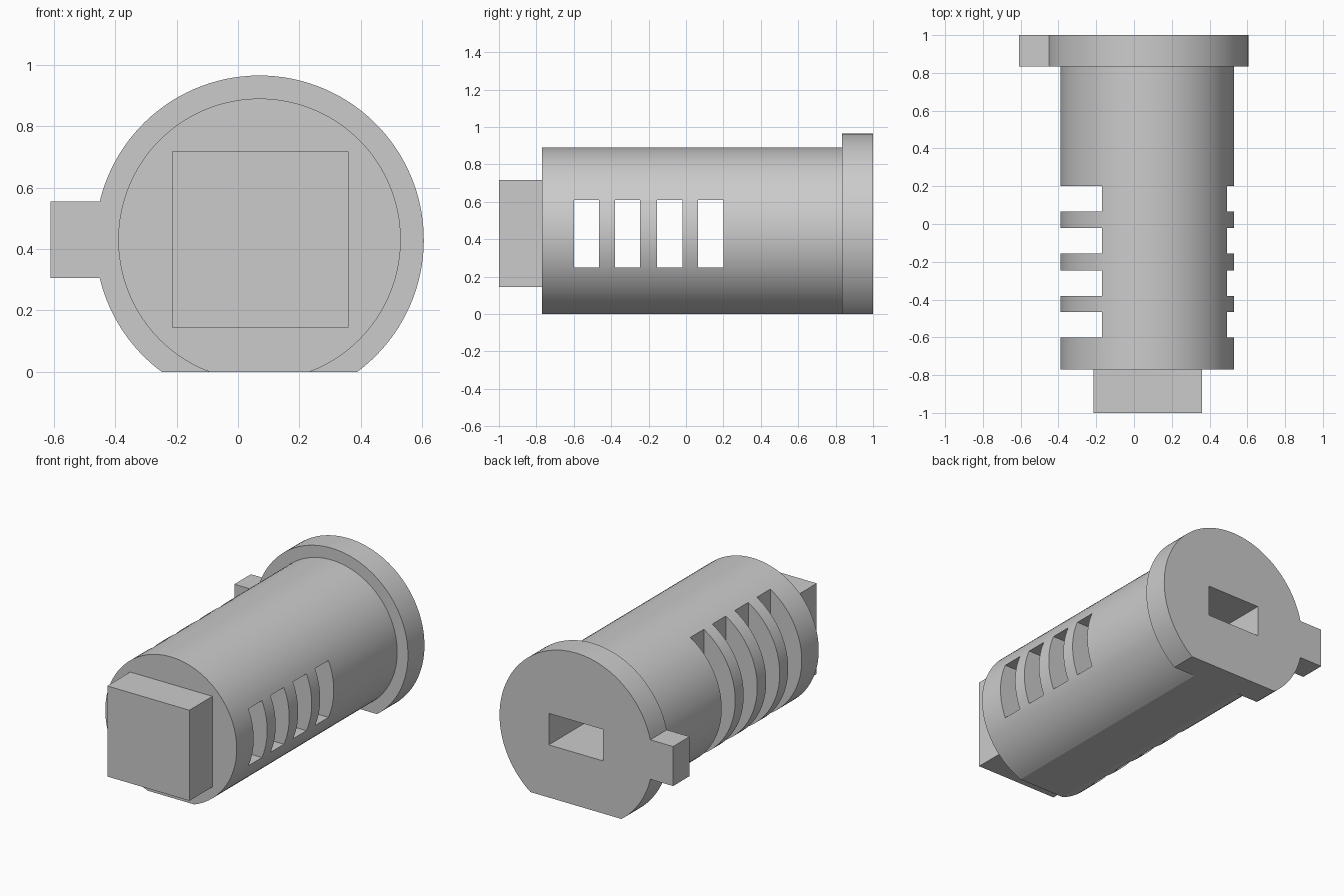
import bpy
import bmesh
import math

cube = bpy.data.objects.get("Cube")
if cube:
    bpy.data.objects.remove(cube, do_unlink=True)

CX, CZ = 0.07, 0.43          # axis of the cylinder
SLOT_STARTS = (-0.6, -0.38, -0.155, 0.065)
SLOT_WIDTH = 0.135

grey = bpy.data.materials.new("plain_grey")
grey.use_nodes = True
grey.diffuse_color = (0.6, 0.6, 0.6, 1)
grey.node_tree.nodes["Principled BSDF"].inputs["Base Color"].default_value = grey.diffuse_color


def make_object(name, bm):
    bmesh.ops.recalc_face_normals(bm, faces=bm.faces)
    mesh = bpy.data.meshes.new(name)
    bm.to_mesh(mesh)
    bm.free()
    mesh.materials.append(grey)
    obj = bpy.data.objects.new(name, mesh)
    bpy.context.collection.objects.link(obj)
    return obj


def extrude_into(bm, outline, y0, y1):
    """Extrude a closed x-z outline from y0 to y1."""
    face = bm.faces.new([bm.verts.new((x, y0, z)) for x, z in outline])
    new = bmesh.ops.extrude_face_region(bm, geom=[face], use_keep_orig=True)["geom"]
    verts = [v for v in new if isinstance(v, bmesh.types.BMVert)]
    bmesh.ops.translate(bm, verts=verts, vec=(0, y1 - y0, 0))


def prism(name, outline, spans):
    bm = bmesh.new()
    for y0, y1 in spans:
        extrude_into(bm, outline, y0, y1)
    return make_object(name, bm)


def rect(x0, x1, z0, z1):
    return [(x0, z0), (x1, z0), (x1, z1), (x0, z1)]


def arc(radius, a0, a1, steps):
    angles = [a0 + (a1 - a0) * i / steps for i in range(steps + 1)]
    return [(CX + radius * math.cos(a), CZ + radius * math.sin(a)) for a in angles]


def flat_angle(radius):
    """Angle below the horizontal at which the circle meets the ground."""
    return math.asin(CZ / radius)


def cut(obj, cutter):
    cutter.hide_render = True
    mod = obj.modifiers.new("cut", "BOOLEAN")
    mod.operation = "DIFFERENCE"
    mod.solver = "EXACT"
    mod.object = cutter
    bpy.context.view_layer.objects.active = obj
    bpy.ops.object.modifier_apply(modifier=mod.name)


# Cylinder body with a flat underside
R = 0.46
a = flat_angle(R)
body = prism("cylinder_body", arc(R, -a, math.pi + a, 90), [(-0.77, 0.835)])

# Rear flange, its outline including the side tab
R = 0.535
a = flat_angle(R)
t = math.asin(0.125 / R)
outline = arc(R, -a, math.pi - t, 75)
outline += [(-0.61, CZ + 0.125), (-0.61, CZ - 0.125)]
outline += arc(R, math.pi + t, math.pi + a, 16)
flange = prism("rear_flange", outline, [(0.835, 1.0)])

# Square block at the front
prism("front_block", rect(-0.215, 0.36, 0.145, 0.718), [(-1.0, -0.77)])

# Slots: windows right through, plus deep open cuts on one side
spans = [(y, y + SLOT_WIDTH) for y in SLOT_STARTS]
windows = prism("window_cutter", rect(-0.3, 0.7, 0.25, 0.61), spans)
side_cuts = prism("side_cutter", rect(-0.6, -0.17, -0.1, 1.0), spans)
# Keyway entering from the back
keyway = prism("keyway_cutter", rect(CX - 0.19, CX + 0.19, 0.333, 0.532), [(-0.53, 1.1)])

for cutter in (windows, side_cuts, keyway):
    cut(body, cutter)
cut(flange, keyway)
for cutter in (windows, side_cuts, keyway):
    bpy.data.objects.remove(cutter, do_unlink=True)

# Smooth round walls, crisp edges
bpy.ops.object.select_all(action="DESELECT")
for obj in (body, flange):
    obj.select_set(True)
bpy.context.view_layer.objects.active = body
bpy.ops.object.shade_smooth_by_angle(angle=math.radians(12))
